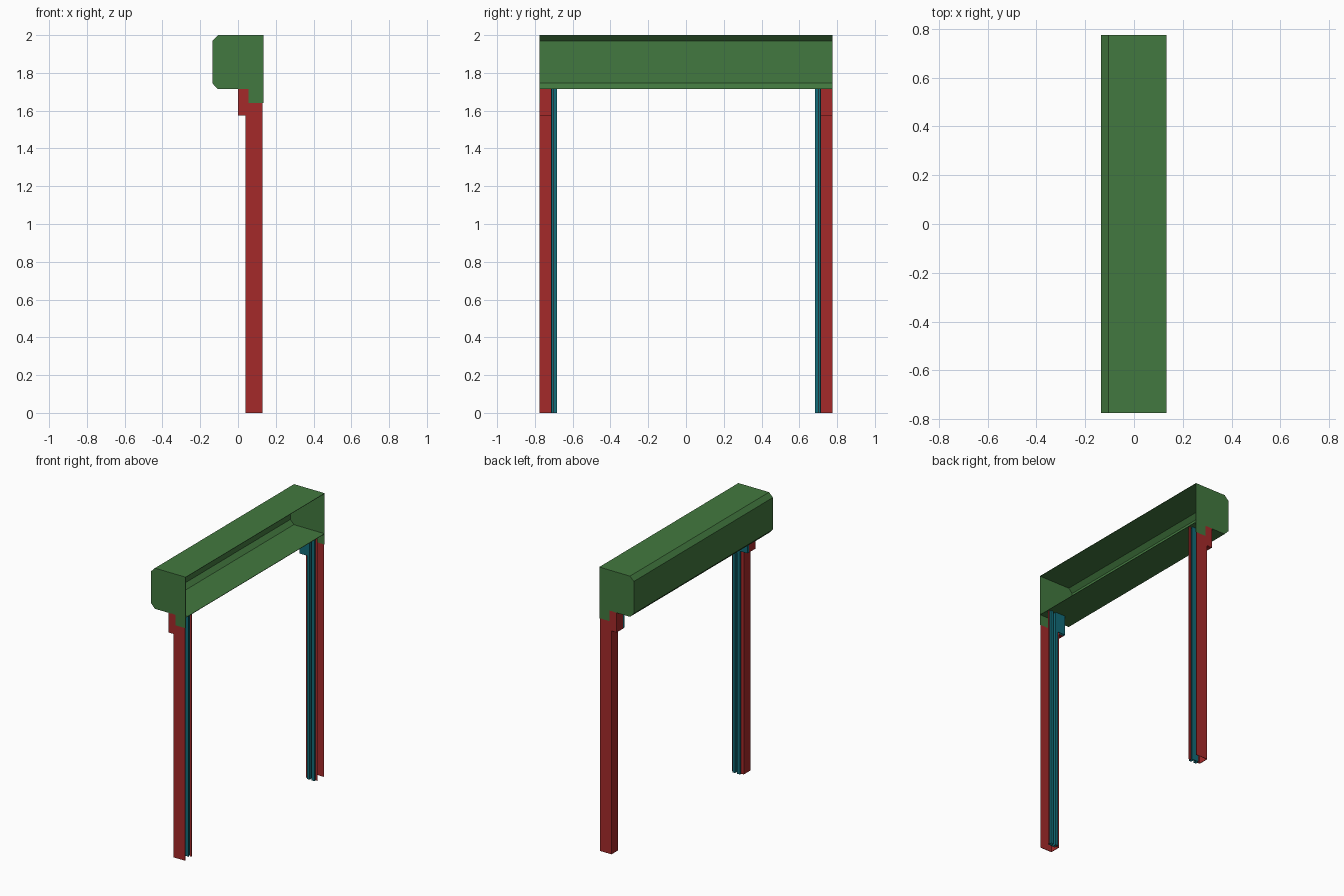
import bpy
import bmesh
from mathutils import Vector

cube = bpy.data.objects.get("Cube")
if cube:
    bpy.data.objects.remove(cube, do_unlink=True)


def material(name, rgb):
    m = bpy.data.materials.new(name)
    m.use_nodes = True
    m.diffuse_color = (*rgb, 1)
    m.node_tree.nodes["Principled BSDF"].inputs["Base Color"].default_value = (*rgb, 1)
    return m


green = material("leaf green", (0.055, 0.19, 0.05))
red = material("brick red", (0.376, 0.023, 0.023))
teal = material("deep teal", (0.006, 0.15, 0.19))

HALF = 0.775      # half length of the housing
FLANGE = 0.70     # inner flange of each post
LIP = 0.685       # innermost edge of each guide
STEP, TOP = 1.575, 1.715
SHEET = 0.003


def finish(name, bm, mat, mirror, thickness=SHEET):
    """Turn a bmesh of flat sheets into a thin part, optionally mirrored in y."""
    bmesh.ops.remove_doubles(bm, verts=bm.verts, dist=0.0001)
    bmesh.ops.recalc_face_normals(bm, faces=bm.faces)
    mesh = bpy.data.meshes.new(name)
    bm.to_mesh(mesh)
    bm.free()
    mesh.materials.append(mat)
    ob = bpy.data.objects.new(name, mesh)
    bpy.context.collection.objects.link(ob)
    solid = ob.modifiers.new("sheet thickness", "SOLIDIFY")
    solid.thickness = thickness
    solid.offset = 0
    if mirror:
        mir = ob.modifiers.new("other end", "MIRROR")
        mir.use_axis = (False, True, False)
    return ob


def plate(name, outline, y, mat):
    """Flat x-z outline standing at depth y, repeated at -y."""
    bm = bmesh.new()
    bm.faces.new([bm.verts.new((x, y, z)) for x, z in outline])
    return finish(name, bm, mat, True)


def folded(name, path, sweep, mat, mirror):
    """Open path of 3D points swept along a vector into a folded sheet."""
    bm = bmesh.new()
    start = [bm.verts.new(p) for p in path]
    end = [bm.verts.new(Vector(p) + Vector(sweep)) for p in path]
    for i in range(len(path) - 1):
        bm.faces.new((start[i], start[i + 1], end[i + 1], end[i]))
    return finish(name, bm, mat, mirror)


# Housing: folded sheet with chamfered back, open on the +x side
shell = [(0.134, 1.999), (-0.105, 1.999), (-0.134, 1.97),
         (-0.134, 1.745), (-0.105, TOP), (0.134, TOP)]
folded("housing_shell", [(x, -HALF, z) for x, z in shell],
       (0, 2 * HALF, 0), green, False)

# End caps with a tab reaching down over each post
plate("housing_end_cap", shell[:5] + [(0.055, TOP), (0.055, 1.64), (0.134, 1.64)],
      HALF - SHEET / 2, green)

# Posts: outer side plate, stepped back web, inner flange strips
side_y = HALF - SHEET / 2
plate("post_side", [(0.04, 0), (0.13, 0), (0.13, 1.64), (0.055, 1.64),
                    (0.055, TOP), (0, TOP), (0, STEP), (0.04, STEP)], side_y, red)
web = [(0.04, 0), (0.04, STEP), (0.001, STEP), (0.001, TOP)]
folded("post_back", [(x, FLANGE, z) for x, z in web],
       (0, side_y - FLANGE, 0), red, True)
for name, x0, x1 in (("post_flange_back", 0.04, 0.06), ("post_flange_front", 0.115, 0.13)):
    plate(name, [(x0, 0), (x1, 0), (x1, TOP), (x0, TOP)], FLANGE, red)

# Guide rails: grooved channel facing the opening
groove = [(0.06, FLANGE), (0.06, LIP), (0.078, LIP), (0.078, FLANGE + 0.012),
          (0.097, FLANGE + 0.012), (0.097, LIP), (0.115, LIP), (0.115, FLANGE)]
folded("guide_rail", [(x, y, 0) for x, y in groove], (0, 0, TOP), teal, True)
plate("guide_rail_backing", [(0.06, 0), (0.115, 0), (0.115, TOP), (0.06, TOP)],
      FLANGE + 0.012, teal)

# Guide mouth: wider pocket at the head of each rail
mouth = [(0.06, LIP), (0.001, LIP), (0.001, FLANGE), (0.06, FLANGE)]
folded("guide_mouth", [(x, y, STEP) for x, y in mouth], (0, 0, TOP - STEP), teal, True)
